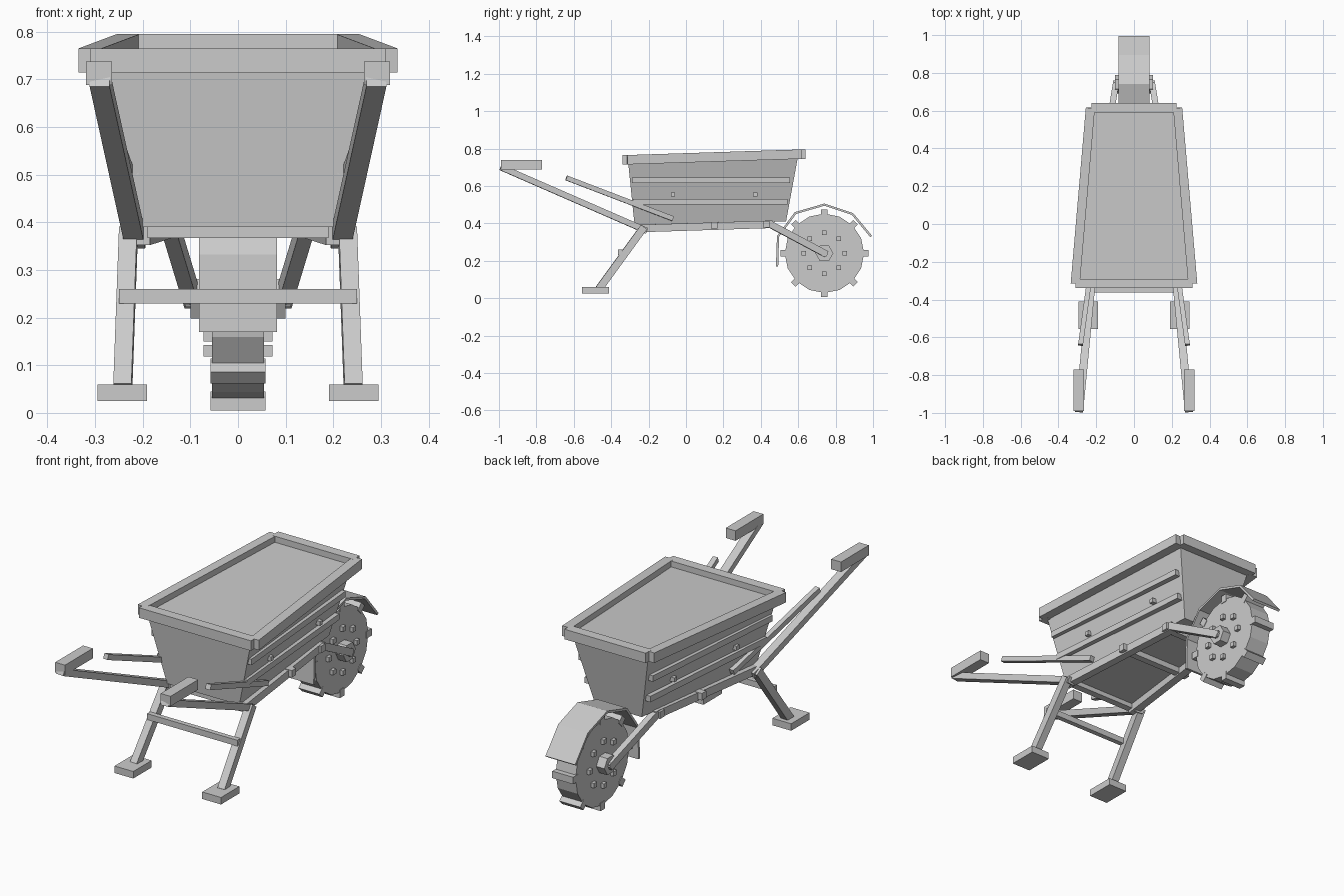
import bpy, bmesh, math
from mathutils import Vector, Matrix

if "Cube" in bpy.data.objects:
    bpy.data.objects.remove(bpy.data.objects["Cube"])

grey = bpy.data.materials.new("plain grey")
grey.use_nodes = True
colour = (0.6, 0.6, 0.6, 1)
grey.diffuse_color = colour
grey.node_tree.nodes["Principled BSDF"].inputs["Base Color"].default_value = colour


def finish(name, bm):
    bmesh.ops.recalc_face_normals(bm, faces=bm.faces)
    mesh = bpy.data.meshes.new(name)
    bm.to_mesh(mesh)
    bm.free()
    mesh.materials.append(grey)
    obj = bpy.data.objects.new(name, mesh)
    bpy.context.collection.objects.link(obj)
    return obj


def loft(name, start, end):
    """Solid between two matching outlines."""
    bm = bmesh.new()
    a = [bm.verts.new(p) for p in start]
    b = [bm.verts.new(p) for p in end]
    bm.faces.new(a)
    bm.faces.new(b)
    n = len(a)
    for i in range(n):
        j = (i + 1) % n
        bm.faces.new((a[i], a[j], b[j], b[i]))
    return finish(name, bm)


def beam(name, p, q, wide, high):
    """Rectangular bar between two points."""
    p, q = Vector(p), Vector(q)
    d = (q - p).normalized()
    side = d.cross(Vector((0, 0, 1))).normalized()
    up = side.cross(d)
    ring = [side * wide / 2 * i + up * high / 2 * j
            for i, j in ((-1, -1), (1, -1), (1, 1), (-1, 1))]
    return loft(name, [p + r for r in ring], [q + r for r in ring])


def box(name, centre, size, turn=0):
    bm = bmesh.new()
    bmesh.ops.create_cube(bm, size=1, matrix=Matrix.Translation(centre)
                          @ Matrix.Rotation(turn, 4, "X")
                          @ Matrix.Diagonal((*size, 1)))
    return finish(name, bm)


def disc(name, centre, radius, width, sides):
    bm = bmesh.new()
    bmesh.ops.create_cone(bm, cap_ends=True, segments=sides, radius1=radius,
                          radius2=radius, depth=width,
                          matrix=Matrix.Translation(centre)
                          @ Matrix.Rotation(math.pi / 2, 4, "Y"))
    return finish(name, bm)


def mix(a, b, t):
    return a + (b - a) * t


def tray_side(y, z):
    """Half width of the tapered tray."""
    t, u = (y + 0.3) / 0.88, (z - 0.39) / 0.35
    return mix(mix(0.2, 0.13, t), mix(0.285, 0.21, t), u)


# Tray with its slightly sunken top
def outline(front_y, front_x, front_z, back_y, back_x, back_z):
    return [(-front_x, front_y, front_z), (front_x, front_y, front_z),
            (back_x, back_y, back_z), (-back_x, back_y, back_z)]


loft("tray", outline(-0.275, 0.2, 0.39, 0.535, 0.13, 0.41),
     outline(-0.31, 0.288, 0.735, 0.6, 0.212, 0.765))
beam("front_rim", (-0.31, -0.315, 0.74), (0.31, -0.315, 0.74), 0.05, 0.05)
beam("back_rim", (-0.225, 0.615, 0.77), (0.225, 0.615, 0.77), 0.05, 0.05)

# Cross beams below the tray
for y, x, z in ((-0.25, 0.19, 0.385), (0.15, 0.205, 0.39), (0.43, 0.17, 0.395)):
    box("cross_beam", (0, y, z), (2 * x, 0.035, 0.035))

# Mirrored parts
for s, label in ((1, "left_"), (-1, "right_")):
    beam(label + "rim", (s * 0.311, -0.315, 0.74), (s * 0.231, 0.615, 0.77), 0.048, 0.05)
    for z, y0, y1 in ((0.63, -0.29, 0.555), (0.515, -0.285, 0.54)):
        beam(label + "side_strip", (s * tray_side(y0, z), y0, z),
             (s * tray_side(y1, z), y1, z), 0.04, 0.03)
    for y in (-0.07, 0.37):
        box(label + "tray_bolt", (s * tray_side(y, 0.555), y, 0.555), (0.035, 0.022, 0.022))

    # Frame, handles and braces
    beam(label + "frame_rail", (s * 0.205, -0.26, 0.372), (s * 0.135, 0.46, 0.395), 0.04, 0.04)
    beam(label + "handle", (s * 0.215, -0.21, 0.36), (s * 0.29, -0.99, 0.70), 0.042, 0.032)
    box(label + "grip", (s * 0.292, -0.88, 0.713), (0.054, 0.22, 0.05))
    beam(label + "brace", (s * 0.205, -0.07, 0.425), (s * 0.283, -0.64, 0.643), 0.026, 0.026)

    # Legs and feet
    beam(label + "leg", (s * 0.23, -0.225, 0.38), (s * 0.242, -0.465, 0.05), 0.038, 0.04)
    box(label + "foot", (s * 0.243, -0.483, 0.042), (0.104, 0.145, 0.035))

    # Fork and wheel hub
    beam(label + "fork", (s * 0.145, 0.44, 0.40), (s * 0.095, 0.75, 0.235), 0.032, 0.036)
    disc(label + "hub", (s * 0.07, 0.74, 0.24), 0.048, 0.06, 6)
    for i in range(8):
        a = i * math.pi / 4
        box(label + "wheel_bolt", (s * 0.06, 0.74 + 0.11 * math.cos(a), 0.24 + 0.11 * math.sin(a)),
            (0.024, 0.024, 0.024))

beam("leg_crossbar", (-0.25, -0.35, 0.245), (0.25, -0.35, 0.245), 0.025, 0.03)

# Wheel with tread blocks
disc("wheel", (0, 0.74, 0.24), 0.212, 0.11, 16)
disc("axle", (0, 0.74, 0.24), 0.02, 0.22, 6)
for i in range(8):
    a = i * math.pi / 4
    box("tread_block", (0, 0.74 + 0.215 * math.cos(a), 0.24 + 0.215 * math.sin(a)),
        (0.116, 0.04, 0.035), a)

# Bent sheet fender
bm = bmesh.new()
path = [(0.487, 0.17), (0.492, 0.33), (0.585, 0.455), (0.74, 0.5), (0.89, 0.45), (0.99, 0.33)]
rows = [[bm.verts.new((x, y, z)) for x in (-0.082, 0.082)] for y, z in path]
for a, b in zip(rows, rows[1:]):
    bm.faces.new((a[0], a[1], b[1], b[0]))
fender = finish("fender", bm)
solid = fender.modifiers.new("thickness", "SOLIDIFY")
solid.thickness = 0.012
solid.offset = 0
